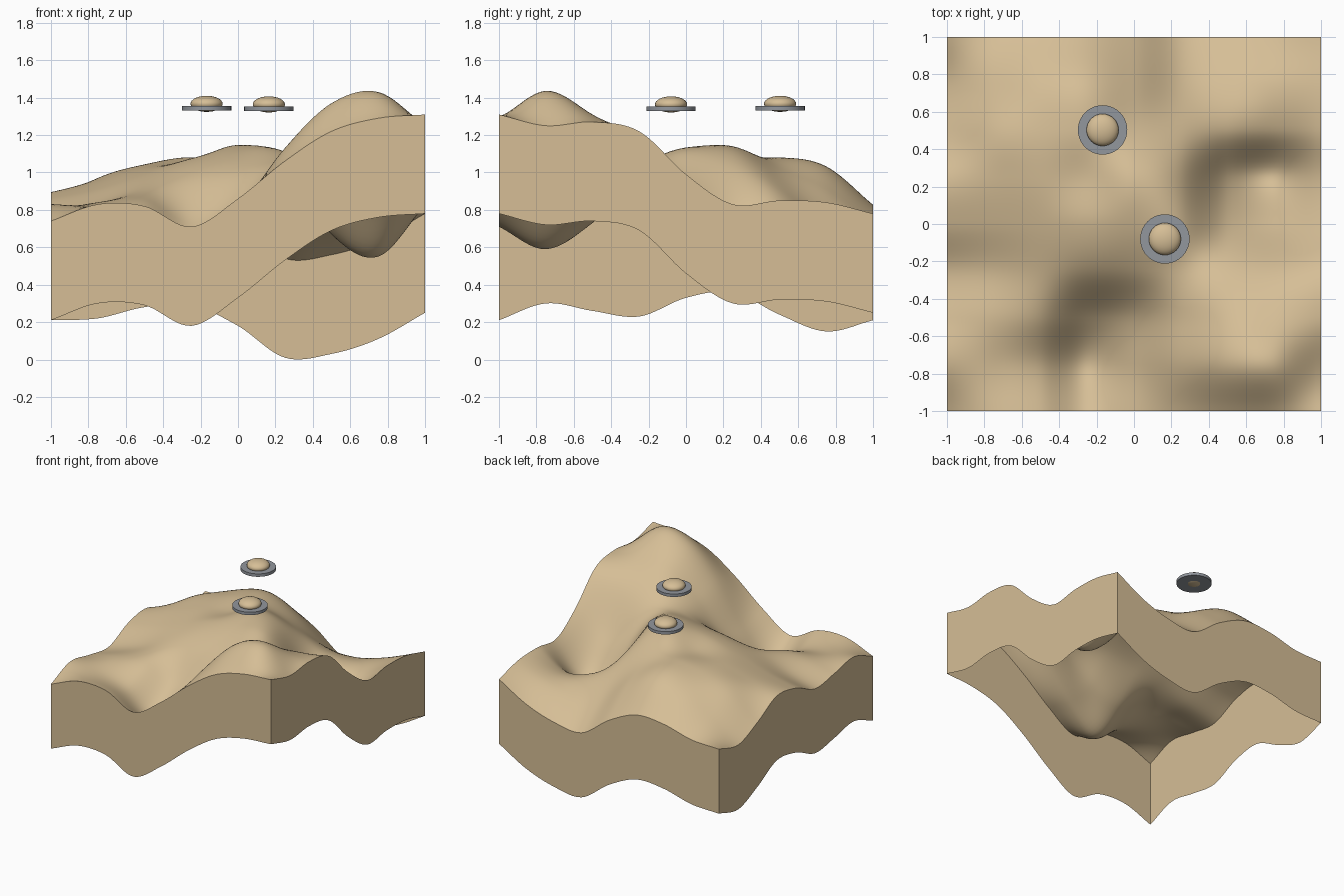
import bpy
import bmesh
from mathutils import Vector

if "Cube" in bpy.data.objects:
    bpy.data.objects.remove(bpy.data.objects["Cube"], do_unlink=True)


def make_material(name, rgb):
    mat = bpy.data.materials.new(name)
    mat.use_nodes = True
    mat.diffuse_color = (*rgb, 1)
    mat.node_tree.nodes["Principled BSDF"].inputs["Base Color"].default_value = (*rgb, 1)
    return mat


sand = make_material("sand", (0.67, 0.515, 0.305))
steel = make_material("steel_grey", (0.29, 0.31, 0.34))


def add_object(name, bm, mat):
    mesh = bpy.data.meshes.new(name)
    bmesh.ops.recalc_face_normals(bm, faces=bm.faces)
    bm.to_mesh(mesh)
    bm.free()
    mesh.materials.append(mat)
    obj = bpy.data.objects.new(name, mesh)
    bpy.context.collection.objects.link(obj)
    return obj


# Control heights in hundredths: rows run front to back, columns left to right
HILLS = [
    [74, 83, 82, 71, 86, 106, 122, 129, 131],
    [83, 81, 75, 59, 80, 113, 137, 143, 125],
    [79, 84, 85, 73, 82, 107, 127, 131, 127],
    [76, 83, 92, 97, 101, 107, 111, 115, 122],
    [86, 91, 99, 107, 112, 111, 87, 80, 99],
    [89, 96, 103, 106, 114, 104, 67, 55, 83],
    [77, 96, 104, 108, 102, 91, 77, 72, 85],
    [68, 85, 98, 103, 91, 73, 70, 75, 84],
    [74, 75, 81, 82, 71, 54, 56, 64, 78],
]
SKIRT = 0.53
CELLS = 72


def spline(values, t):
    """Smooth curve through evenly spaced values, t from 0 to 1."""
    last = len(values) - 1
    i = min(int(t * last), last - 1)
    f = t * last - i
    b, c = values[i], values[i + 1]
    a = values[i - 1] if i > 0 else 2 * b - c
    d = values[i + 2] if i + 2 <= last else 2 * c - b
    return b + f / 2 * (c - a + f * (2 * a - 5 * b + 4 * c - d + f * (3 * (b - c) + d - a)))


def height(x, y):
    u = min(max((x + 1) / 2, 0), 1)
    v = min(max((y + 1) / 2, 0), 1)
    return spline([spline(row, u) for row in HILLS], v) / 100


# Terrain sheet with a skirt of constant depth, open underneath
bm = bmesh.new()
bmesh.ops.create_grid(bm, x_segments=CELLS, y_segments=CELLS, size=1)
for v in bm.verts:
    v.co.z = height(v.co.x, v.co.y)
for f in bm.faces:
    f.smooth = True
rim = [e for e in bm.edges if e.is_boundary]
skirt = bmesh.ops.extrude_edge_only(bm, edges=rim)["geom"]
for item in skirt:
    if isinstance(item, bmesh.types.BMVert):
        item.co.z -= SKIRT
    elif isinstance(item, bmesh.types.BMFace):
        item.smooth = False
for e in rim:
    e.smooth = False
terrain = add_object("terrain", bm, sand)
# Make the sheet face upward
if terrain.data.polygons[CELLS * CELLS // 2].normal.z < 0:
    terrain.data.flip_normals()


# Hovering saucers: a flat disc with a squashed dome through it
def add_saucer(name, centre):
    bm = bmesh.new()
    bmesh.ops.create_cone(bm, cap_ends=True, segments=40, radius1=0.132,
                          radius2=0.132, depth=0.024)
    disc = add_object(name + "_disc", bm, steel)
    disc.location = centre - Vector((0, 0, 0.024))

    bm = bmesh.new()
    bmesh.ops.create_uvsphere(bm, u_segments=32, v_segments=16, radius=0.086)
    for v in bm.verts:
        v.co.z /= 2
    dome = add_object(name + "_dome", bm, sand)
    dome.location = centre

    for obj in (disc, dome):
        bpy.ops.object.select_all(action="DESELECT")
        obj.select_set(True)
        bpy.context.view_layer.objects.active = obj
        bpy.ops.object.shade_smooth_by_angle()


add_saucer("back_saucer", Vector((-0.168, 0.503, 1.367)))
add_saucer("front_saucer", Vector((0.165, -0.08, 1.364)))
